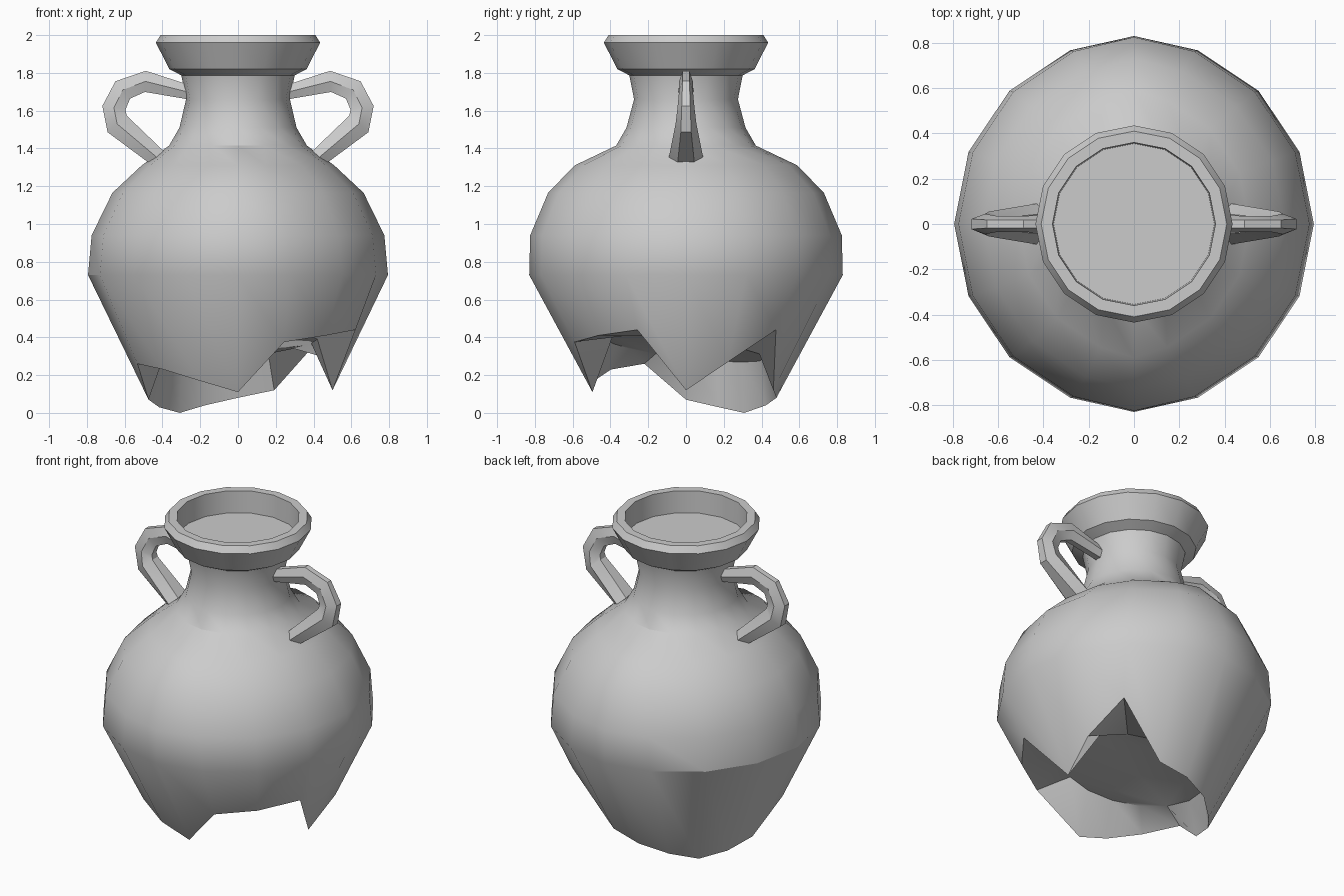
import bpy, bmesh
from math import cos, sin, pi, radians
from mathutils import Vector

if "Cube" in bpy.data.objects:
    bpy.data.objects.remove(bpy.data.objects["Cube"])

N = 16


def finish(name, bm):
    bmesh.ops.recalc_face_normals(bm, faces=bm.faces)
    me = bpy.data.meshes.new(name)
    bm.to_mesh(me)
    bm.free()
    ob = bpy.data.objects.new(name, me)
    bpy.context.collection.objects.link(ob)
    bpy.ops.object.select_all(action='DESELECT')
    ob.select_set(True)
    bpy.context.view_layer.objects.active = ob
    bpy.ops.object.shade_smooth_by_angle(angle=radians(30))
    return ob


def bridge(bm, rings):
    for a, b in zip(rings, rings[1:]):
        n = len(a)
        for i in range(n):
            j = (i + 1) % n
            bm.faces.new((a[i], a[j], b[j], b[i]))


# Jar: profile of radius, height, and how far the sides are pressed in along x
profile = [(.355, 1.86, 0), (.36, 2.0, 0), (.41, 2.0, 0), (.435, 1.96, 0),
           (.363, 1.82, 0), (.30, 1.787, 0), (.275, 1.66, 0), (.315, 1.51, .005),
           (.37, 1.415, .005), (.59, 1.31, .08), (.73, 1.165, .065),
           (.825, .94, .05), (.83, .73, .036)]
# Height of the broken lower edge, counter-clockwise from +x
broken = [.12, .27, .44, .12, .08, .04, 0, .03,
          .07, .26, .23, .17, .11, .375, .41, .44]

bm = bmesh.new()
rings = []
for r, z, d in profile:
    ring = []
    for i in range(N):
        c, s = cos(2 * pi * i / N), sin(2 * pi * i / N)
        x = r * c
        if abs(c) > .01:
            x -= d if c > 0 else -d
        ring.append(bm.verts.new((x, r * s, z)))
    rings.append(ring)

# Jagged edge follows the taper of the lower body
edge, inner = [], []
for i, z in enumerate(broken):
    c, s = cos(2 * pi * i / N), sin(2 * pi * i / N)
    r = .83 - .54 * (.73 - z)
    edge.append(bm.verts.new((r * c, r * s, z)))
    x, y = .42 * c, .42 * s
    inner.append(bm.verts.new((x, y, .34 + .12 * x - .12 * y)))
rings += [edge, inner]
bridge(bm, rings)
bm.faces.new(rings[0])      # floor inside the mouth
bm.faces.new(inner)         # recessed underside
finish("broken_jar", bm)

# Handles: six-sided tube, x, z, half thickness, half width
path = [(.25, 1.695, .037, .04), (.49, 1.755, .056, .036), (.61, 1.71, .06, .036),
        (.657, 1.615, .062, .045), (.64, 1.53, .067, .055), (.42, 1.345, .048, .092)]


def handle(name, side):
    bm = bmesh.new()
    pts = [Vector((p[0], 0, p[1])) for p in path]
    rings = []
    for k, (x, z, t, w) in enumerate(path):
        tan = (pts[min(k + 1, len(pts) - 1)] - pts[max(k - 1, 0)]).normalized()
        nor = Vector((-tan.z, 0, tan.x))
        ring = []
        for i in range(6):
            a = pi * i / 3
            p = pts[k] + nor * (t * sin(a) / sin(pi / 3)) + Vector((0, w * cos(a), 0))
            ring.append(bm.verts.new((side * p.x, p.y, p.z)))
        rings.append(ring)
    bridge(bm, rings)
    bm.faces.new(rings[0])
    bm.faces.new(rings[-1])
    finish(name, bm)


handle("right_handle", 1)
handle("left_handle", -1)
